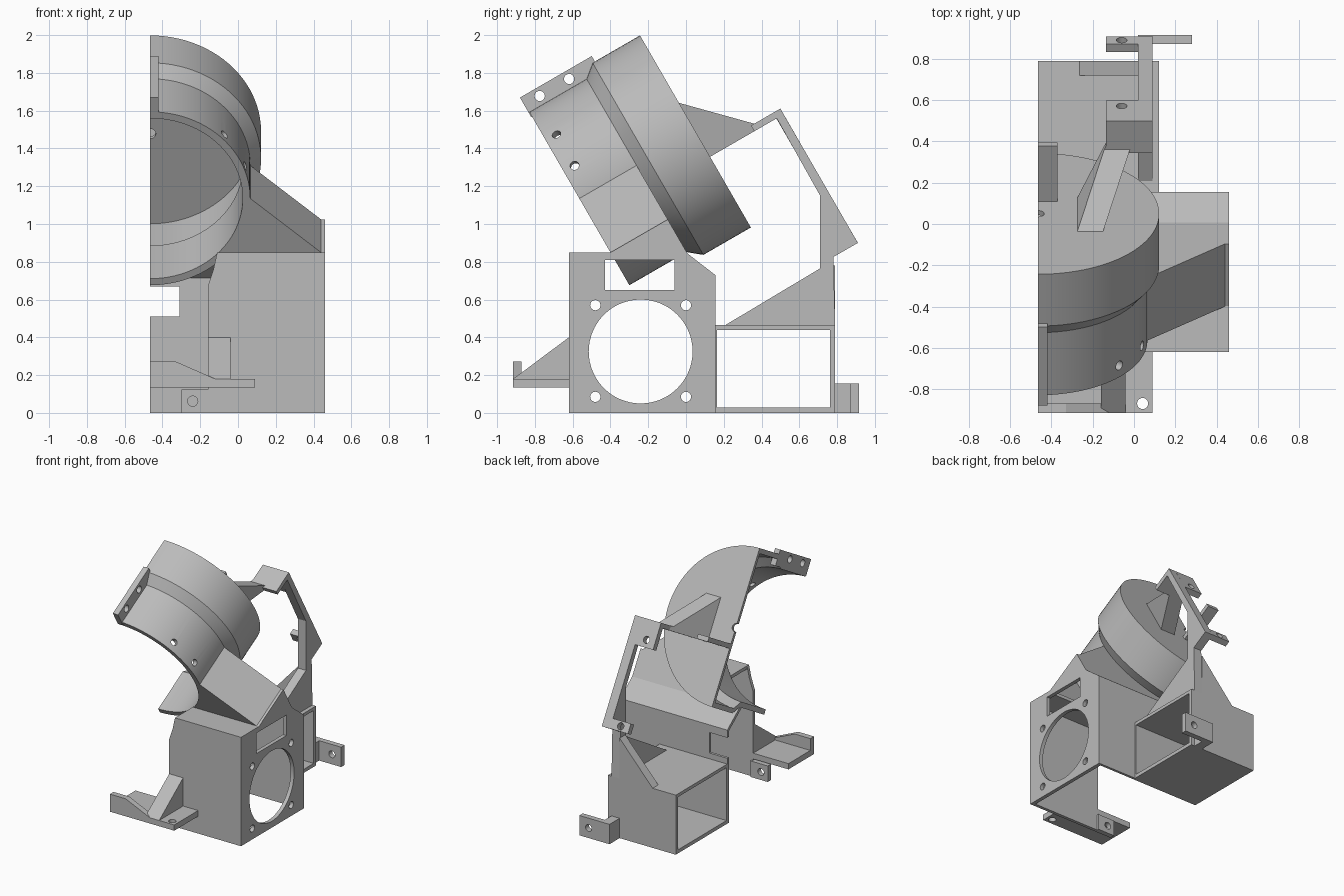
import bpy, bmesh, math
from mathutils import Vector

if "Cube" in bpy.data.objects:
    bpy.data.objects.remove(bpy.data.objects["Cube"])

grey = bpy.data.materials.new("grey plastic")
grey.diffuse_color = (0.5, 0.5, 0.5, 1)
grey.use_nodes = True
grey.node_tree.nodes["Principled BSDF"].inputs["Base Color"].default_value = grey.diffuse_color


# Tilted frame of the drum: u outward, s along the axis, v across it
def tilt(u, s, v):
    return Vector((-0.465 + u, 0.05 + 0.866 * s - 0.5 * v, 1.49 + 0.5 * s + 0.866 * v))


# Profile frames: (p, q) lie in the profile, h is the extrusion
def YZ(p, q, h): return Vector((h, p, q))
def XZ(p, q, h): return Vector((p, h, q))
def XY(p, q, h): return Vector((p, q, h))
def SV(p, q, h): return tilt(h, p, q)
def UV(p, q, h): return tilt(p, h, q)
def RIB(p, q, h): return tilt(0.19 + h + 0.45 * p, p, q)


def finish(name, bm):
    bmesh.ops.recalc_face_normals(bm, faces=bm.faces)
    me = bpy.data.meshes.new(name)
    bm.to_mesh(me)
    bm.free()
    me.materials.append(grey)
    ob = bpy.data.objects.new(name, me)
    bpy.context.collection.objects.link(ob)
    return ob


def prism(name, pts, lo, hi, frame):
    bm = bmesh.new()
    a, b = ([bm.verts.new(frame(p, q, h)) for p, q in pts] for h in (lo, hi))
    bm.faces.new(a)
    bm.faces.new(b)
    n = len(pts)
    for i in range(n):
        j = (i + 1) % n
        bm.faces.new((a[i], a[j], b[j], b[i]))
    return finish(name, bm)


def rect(p0, p1, q0, q1):
    return [(p0, q0), (p1, q0), (p1, q1), (p0, q1)]


def circle(p, q, r, n=24):
    return [(p + r * math.cos(2 * math.pi * i / n), q + r * math.sin(2 * math.pi * i / n))
            for i in range(n)]


def activate(ob):
    bpy.ops.object.select_all(action='DESELECT')
    ob.select_set(True)
    bpy.context.view_layer.objects.active = ob


def cut(ob, cutters):
    activate(ob)
    for c in cutters:
        c.hide_render = True
        m = ob.modifiers.new("hole", 'BOOLEAN')
        m.operation, m.solver, m.object = 'DIFFERENCE', 'EXACT', c
        bpy.ops.object.modifier_apply(modifier=m.name)
        bpy.data.objects.remove(c, do_unlink=True)


def smooth(ob):
    activate(ob)
    bpy.ops.object.shade_smooth_by_angle(angle=math.radians(30))


# Half drum with cone step and front tube, turned from one wall profile
wall = [(0, .03), (0, .587), (-.29, .587), (-.36, .53), (-.71, .53),
        (-.71, .49), (-.36, .49), (-.29, .55), (-.025, .55), (-.025, .03)]
bm = bmesh.new()
rings = []
for i in range(49):
    t = math.pi * i / 48
    rings.append([bm.verts.new(tilt(r * math.sin(t), s, r * math.cos(t))) for s, r in wall])
for a, b in zip(rings, rings[1:]):
    for i in range(len(wall)):
        j = (i + 1) % len(wall)
        bm.faces.new((a[i], a[j], b[j], b[i]))
bm.faces.new(rings[0])
bm.faces.new(rings[-1])
drum = finish("half_drum", bm)


# Radial screw holes in the tube
def radial_hole(angle):
    c, k = math.cos(angle), math.sin(angle)
    return prism("cutter", circle(-.645, 0, .024), .4, .65,
                 lambda p, q, h: tilt(h * c - q * k, p, h * k + q * c))


cut(drum, [radial_hole(math.radians(a)) for a in (42, 18)])
smooth(drum)

# Clamp flange along the top of the tube
flange = prism("clamp_flange", rect(-.715, -.276, .5, .62), 0, .045, SV)
cut(flange, [prism("cutter", circle(s, .575, .027), -.1, .1, SV) for s in (-.62, -.44)])
smooth(flange)

# Air duct shoulder between tube and housing, open below
arc = [(.51 * math.cos(math.radians(a)), .51 * math.sin(math.radians(a))) for a in range(-90, 1, 6)]
shoulder = prism("duct_shoulder", arc + [(.53, 0), (.905, -.33), (.925, -.33), (.925, -.62), (0, -.62)],
                 -.71, -.36, UV)
bm = bmesh.new()
bm.from_mesh(shoulder.data)
bmesh.ops.bisect_plane(bm, geom=bm.verts[:] + bm.edges[:] + bm.faces[:], dist=1e-5,
                       plane_co=(0, 0, .84), plane_no=(0, 0, 1), clear_inner=True)
bm.to_mesh(shoulder.data)
bm.free()

# Fan housing: side plate with fan opening, screw holes and window
side = prism("fan_side_plate", [(-.62, 0), (.15, 0), (.15, .73), (0, .85), (-.62, .85)], .43, .46, YZ)
cut(side, [prism("cutter", circle(-.24, .325, .275, 64), .3, .6, YZ),
           prism("cutter", rect(-.43, -.06, .65, .81), .3, .6, YZ)] +
    [prism("cutter", circle(y, z, .027), .3, .6, YZ) for y in (-.48, 0) for z in (.085, .57)])
smooth(side)
prism("housing_front", [(-.16, 0), (.46, 0), (.46, .85), (-.11, .85), (-.13, .76), (-.16, .67)],
      -.62, -.595, XZ)
prism("housing_back", [(-.465, 0), (.46, 0), (.46, .73), (-.465, .73), (-.465, .67),
                       (-.31, .67), (-.31, .51), (-.465, .51)], .135, .155, XZ)
prism("housing_top", rect(-.11, .46, -.62, -.39), .825, .85, XY)
prism("sloped_roof", [(0, .85), (.155, .73), (.155, .70), (-.02, .835)], -.465, .46, YZ)

# Front screw tab
tab = prism("front_screw_tab", rect(-.30, -.15, 0, .125), -.62, -.58, XZ)
cut(tab, [prism("cutter", circle(-.24, .062, .027), -.8, -.4, XZ)])

# Rectangular duct open at both ends
for name, r in (("duct_floor", rect(.15, .79, 0, .028)), ("duct_ceiling", rect(.15, .79, .44, .465)),
                ("duct_front_wall", rect(.15, .165, 0, .465)), ("duct_back_wall", rect(.762, .79, 0, .465))):
    prism(name, r, -.465, .12, YZ)

# Rear frame with its web, brace and tabs
prism("rear_frame", [(.50, 1.61), (.91, .90), (.78, .825), (.79, .46), (.2, .46), (.71, .765),
                     (.71, 1.15), (.48, 1.56), (.46, 1.587)], .02, .09, YZ)
prism("frame_brace", [(.02, .45), (.02, .78), (-.265, .465), (-.265, .45)], .72, .79, XZ)
prism("frame_arm", rect(.27, .45, -.155, -.12), .33, .555, SV)
prism("drum_rib", [(-.01, .185), (.29, -.12), (.43, -.12), (.43, -.155), (-.01, -.155)], 0, .125, RIB)
prism("drum_lug", rect(-.01, .31, -.155, -.12), 0, .095, SV)
for name, v0, v1, vh in (("upper_frame_tab", -.32, -.12, -.265), ("lower_frame_tab", -.94, -.865, -.903)):
    ob = prism(name, rect(.33, .49, v0, v1), .405, .45, UV)
    cut(ob, [prism("cutter", circle(.405, vh, .026), .3, .6, UV)])
    smooth(ob)

# Rear screw foot
prism("rear_foot_web", rect(.02, .09, .78, .88), 0, .155, XY)
foot = prism("rear_foot_plate", rect(.02, .28, 0, .155), .872, .915, XZ)
cut(foot, [prism("cutter", circle(.2, .078, .027), .8, 1, XZ)])
smooth(foot)

# Front shelf with lip and gusset
shelf = prism("front_shelf", rect(-.465, .09, -.915, -.60), .135, .18, XY)
cut(shelf, [prism("cutter", circle(.042, -.87, .027), 0, .4, XY)])
smooth(shelf)
prism("shelf_lip", [(-.465, .17), (-.12, .17), (-.12, .18), (-.33, .272), (-.465, .272)], -.915, -.87, XZ)
prism("shelf_gusset", [(-.915, .18), (-.61, .18), (-.61, .4), (-.62, .4)], -.16, -.04, YZ)
